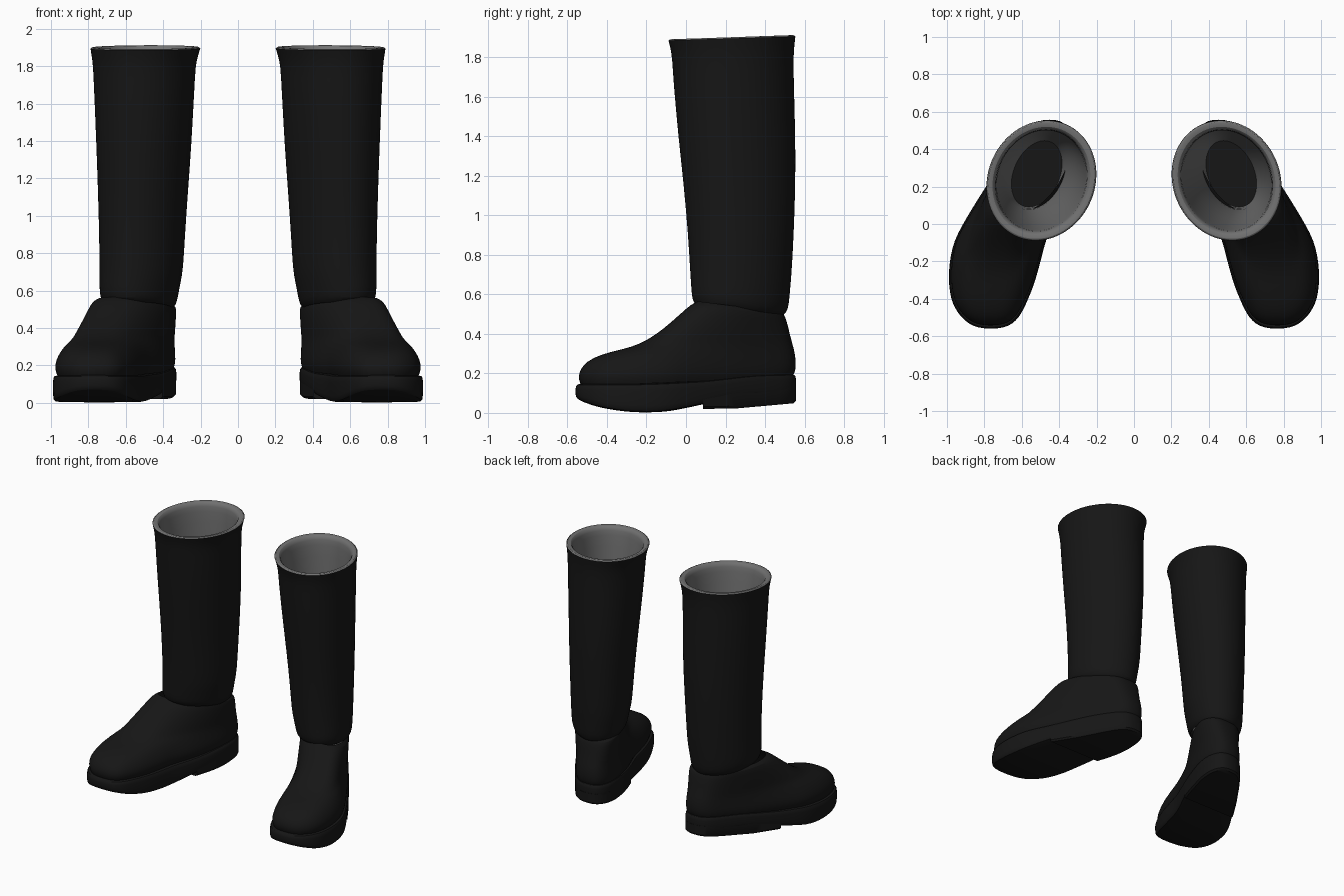
import bpy, bmesh, math

if "Cube" in bpy.data.objects:
    bpy.data.objects.remove(bpy.data.objects["Cube"])

N = 40  # points per ring


def material(name, v):
    m = bpy.data.materials.new(name)
    m.diffuse_color = (v, v, v, 1)
    m.use_nodes = True
    m.node_tree.nodes["Principled BSDF"].inputs["Base Color"].default_value = m.diffuse_color
    return m


BLACK = material("black_rubber", 0.008)
GREY = material("grey_lining", 0.17)


def interp(table, v):
    if v <= table[0][0]:
        return table[0][1]
    for (a, p), (b, q) in zip(table, table[1:]):
        if v <= b:
            return p + (q - p) * (v - a) / (b - a)
    return table[-1][1]


# centre line of the foot (y, x) and sole heights (y, z)
CENTRE = [(-.56, .765), (-.42, .775), (-.22, .748), (-.08, .715), (.05, .65),
          (.17, .592), (.35, .51), (.45, .475), (.56, .45)]
SOLE_BOTTOM = [(-.56, .07), (-.45, .03), (-.33, .008), (-.2, 0), (-.08, .008),
               (.05, .035), (.25, .08), (.56, .09)]
SOLE_TOP = [(-.56, .15), (-.2, .15), (.1, .165), (.35, .195), (.56, .2)]
HEEL_BOTTOM = [(.05, .02), (.25, .022), (.56, .05)]


def foot_ring(yf, yb, wb, wf, height, n=N):
    """Egg-shaped ring that follows the bent centre line of the foot."""
    pts = []
    for i in range(n):
        t = 2 * math.pi * i / n
        s = (1 - math.cos(t)) / 2
        y = yb + (yf - yb) * s
        w = wb + (wf - wb) * s * s * (3 - 2 * s)
        x = math.copysign(abs(math.sin(t)) ** .72, math.sin(t)) * w
        pts.append((interp(CENTRE, y) + x, y, height(y, s)))
    return pts


def shaft_ring(zf, zb, x0, x1, yf, yb, skew):
    """Skewed ellipse that fills the given x and y limits."""
    pts = []
    for i in range(N):
        t = 2 * math.pi * i / N
        c = math.cos(t)
        pts.append(((x0 + x1) / 2 + (x1 - x0) / 2 * math.sin(t - math.radians(skew)),
                    (yf + yb) / 2 + (yb - yf) / 2 * c,
                    (zf + zb) / 2 + (zb - zf) / 2 * c))
    return pts


def loft(name, rings, mat, bottom=False, top=False, cut=None, subsurf=True):
    """Skin the rings, mirror to make the pair."""
    bm = bmesh.new()
    vs = [[bm.verts.new(p) for p in r] for r in rings]
    n = len(vs[0])
    for a, b in zip(vs, vs[1:]):
        for i in range(n):
            j = (i + 1) % n
            bm.faces.new((a[i], b[i], b[j], a[j]))
    for on, r, flip in ((bottom, vs[0], False), (top, vs[-1], True)):
        for i in range(n // 2 if on else 0):
            f = list(dict.fromkeys((r[i], r[i + 1], r[n - i - 1], r[(n - i) % n])))
            bm.faces.new(f[::-1] if flip else f)
    if cut is not None:
        bmesh.ops.bisect_plane(bm, geom=bm.verts[:] + bm.edges[:] + bm.faces[:],
                               plane_co=(0, cut, 0), plane_no=(0, 1, 0), clear_inner=True)
        bmesh.ops.holes_fill(bm, edges=[e for e in bm.edges if e.is_boundary], sides=0)
        bmesh.ops.recalc_face_normals(bm, faces=bm.faces[:])
    me = bpy.data.meshes.new(name)
    bm.to_mesh(me)
    bm.free()
    me.materials.append(mat)
    ob = bpy.data.objects.new(name, me)
    bpy.context.collection.objects.link(ob)
    mir = ob.modifiers.new("pair", 'MIRROR')
    mir.use_mirror_merge = False
    if subsurf:
        sub = ob.modifiers.new("smooth", 'SUBSURF')
        sub.levels = sub.render_levels = 1
    bpy.ops.object.select_all(action='DESELECT')
    ob.select_set(True)
    bpy.context.view_layer.objects.active = ob
    bpy.ops.object.shade_smooth_by_angle(angle=math.radians(40))
    return ob


def sole_ring(inset, table, dz, n=N):
    return foot_ring(-.562 + inset, .56 - inset, .21 - inset, .27 - inset,
                     lambda y, s: interp(table, y) + dz, n)


# sole
loft("sole", [sole_ring(.04, SOLE_BOTTOM, 0), sole_ring(.008, SOLE_BOTTOM, .003),
              sole_ring(0, SOLE_BOTTOM, .02), sole_ring(0, SOLE_TOP, -.025),
              sole_ring(.005, SOLE_TOP, -.006), sole_ring(.035, SOLE_TOP, 0)],
     BLACK, bottom=True, top=True)

# heel block with a straight front face
loft("heel", [sole_ring(.015, HEEL_BOTTOM, 0, 80), sole_ring(.003, HEEL_BOTTOM, .012, 80),
              sole_ring(.003, SOLE_BOTTOM, .04, 80)],
     BLACK, bottom=True, top=True, cut=.085, subsurf=False)

# foot upper: z front, z back, y front, y back, heel half width, toe half width
UPPER = [(.135, .18, -.53, .54, .19, .245), (.165, .205, -.545, .553, .2, .257),
         (.2, .235, -.545, .558, .203, .257), (.24, .275, -.525, .557, .2, .242),
         (.28, .315, -.475, .55, .197, .218), (.312, .35, -.375, .54, .195, .198),
         (.332, .38, -.275, .532, .194, .192), (.372, .41, -.19, .524, .193, .193),
         (.425, .44, -.115, .517, .192, .195), (.5, .475, -.03, .507, .19, .195),
         (.55, .5, .025, .497, .188, .192), (.565, .51, .06, .48, .17, .17)]
loft("foot_upper", [foot_ring(yf, yb, wb, wf, lambda y, s, a=zf, b=zb: b + (a - b) * s)
                    for zf, zb, yf, yb, wb, wf in UPPER], BLACK)

# shaft: z front, z back, x inner, x outer, y front, y back, skew
SHAFT = [(.54, .485, .35, .7, .06, .48, 14), (.56, .505, .33, .728, .035, .51, 14),
         (.6, .55, .32, .74, .028, .522, 13), (.65, .63, .308, .741, .025, .528, 12),
         (.72, .7, .292, .741, .02, .535, 11), (.9, .9, .283, .743, .01, .546, 10),
         (1.15, 1.15, .265, .75, -.012, .555, 9), (1.4, 1.4, .247, .759, -.04, .555, 8),
         (1.68, 1.68, .232, .771, -.065, .546, 6), (1.8, 1.81, .226, .776, -.071, .545, 6),
         (1.85, 1.865, .212, .784, -.081, .55, 6), (1.885, 1.905, .2, .79, -.09, .555, 6)]
loft("shaft", [shaft_ring(*r) for r in SHAFT], BLACK)

# rolled rim and inner lining
LINING = [(1.883, 1.903, .201, .789, -.089, .554, 6), (1.893, 1.914, .205, .785, -.085, .55, 6),
          (1.89, 1.911, .235, .755, -.052, .517, 6), (1.87, 1.89, .25, .742, -.04, .505, 6),
          (1.8, 1.81, .256, .736, -.032, .5, 6), (1.4, 1.4, .28, .725, .0, .505, 8),
          (1.0, 1.0, .315, .705, .045, .495, 11), (.6, .6, .36, .69, .08, .475, 15),
          (.3, .3, .385, .655, .09, .445, 18)]
loft("lining", [shaft_ring(*r) for r in LINING], GREY)

# dark insole closing the bottom of the lining
loft("insole", [shaft_ring(.3, .3, .37, .67, .07, .46, 18),
                shaft_ring(.31, .31, .37, .67, .07, .46, 18)], BLACK, bottom=True, top=True,
     subsurf=False)
